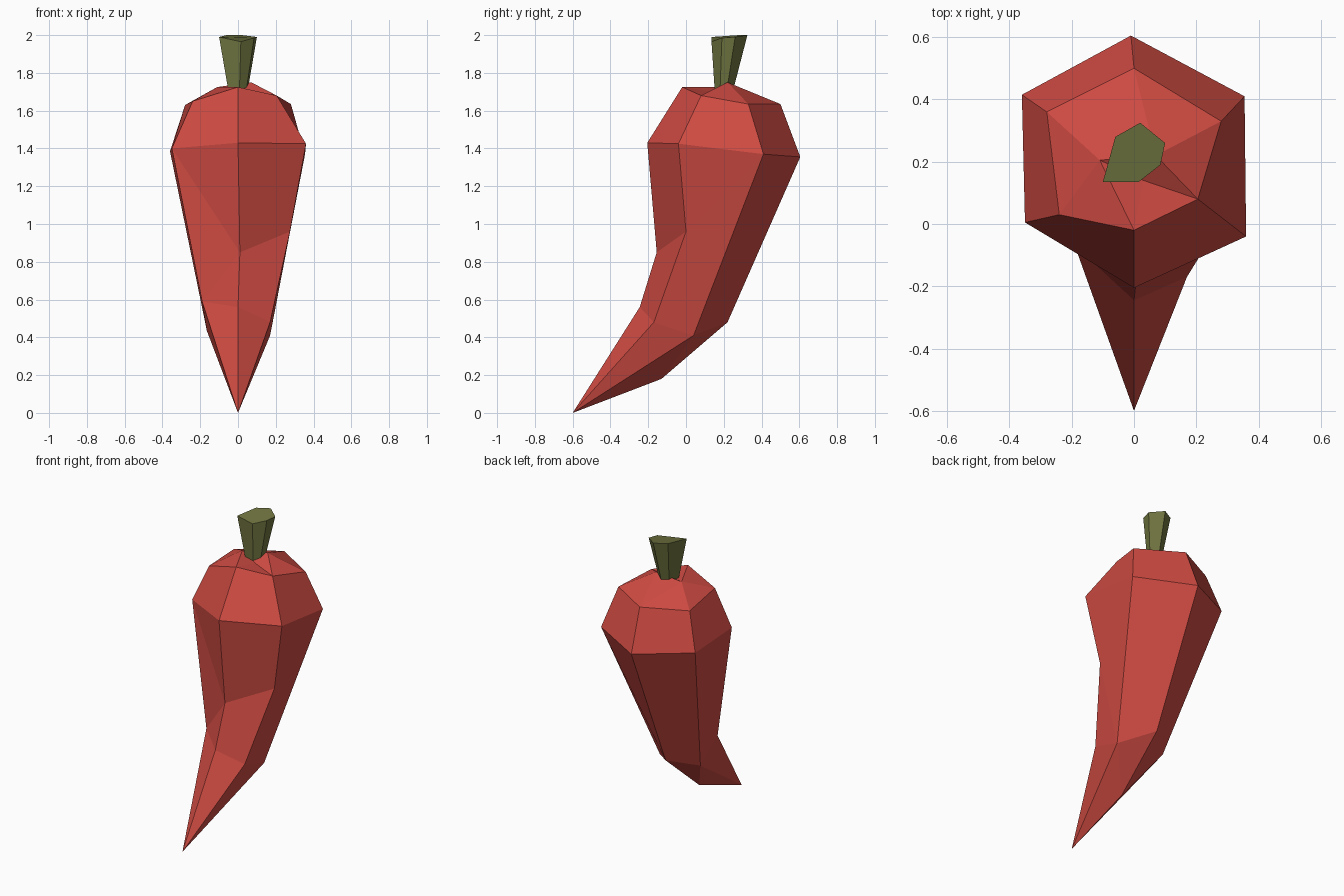
import bpy, bmesh


def material(name, rgb):
    m = bpy.data.materials.new(name)
    m.diffuse_color = (*rgb, 1)
    return m


def build(name, points, faces, mat):
    bm = bmesh.new()
    vs = [bm.verts.new(p) for p in points]
    for f in faces:
        bm.faces.new([vs[i] for i in f])
    bmesh.ops.recalc_face_normals(bm, faces=bm.faces[:])
    mesh = bpy.data.meshes.new(name)
    bm.to_mesh(mesh)
    bm.free()
    mesh.materials.append(mat)
    ob = bpy.data.objects.new(name, mesh)
    bpy.context.collection.objects.link(ob)
    return ob


red = material("pepper red", (0.62, 0.070, 0.055))
green = material("stem olive", (0.16, 0.175, 0.05))

# Pepper body: hexagonal rings ordered front, front right, back right, back, back left, front left
shoulder = [(0, -.02, 1.725), (.205, .08, 1.68), (.28, .33, 1.635),
            (0, .5, 1.635), (-.28, .36, 1.63), (-.24, .03, 1.65)]
wide = [(0, -.205, 1.43), (.36, -.04, 1.425), (.355, .41, 1.37),
        (-.01, .605, 1.355), (-.36, .415, 1.385), (-.35, .005, 1.40)]
low = [(0, -.245, .56), (.17, -.17, .48), (.17, .04, .41),
       (0, .22, .48), (-.165, .08, .435), (-.19, -.07, .59)]
bend = [(.01, -.155, .85), (.275, 0, .96)]            # 18, 19: inside of the curve
tail = [(-.01, -.13, .18), (0, -.6, 0)]               # 20, 21: heel and tip
crown = [(-.11, .205, 1.725), (.03, .14, 1.70), (.07, .22, 1.75)]  # 22, 23, 24

faces = [(i, (i + 1) % 6, (i + 1) % 6 + 6, i + 6) for i in range(6)]
faces += [(i, i + 1, i + 7, i + 6) for i in (8, 9, 10)]        # back sides
faces += [(6, 7, 19, 18), (18, 19, 13, 12)]                    # front right
faces += [(7, 8, 19), (19, 8, 14), (19, 14, 13)]               # right
faces += [(6, 18, 11), (18, 17, 11), (18, 12, 17)]             # front left
faces += [(12, 13, 21), (13, 14, 21), (14, 15, 20), (14, 20, 21),
          (15, 16, 20), (16, 17, 21), (16, 21, 20), (17, 12, 21)]  # tip
faces += [(0, 1, 23), (1, 24, 23), (1, 2, 24), (2, 3, 24), (3, 22, 24),
          (3, 4, 22), (4, 5, 22), (5, 0, 22), (0, 23, 22), (22, 23, 24)]  # top
build("pepper_body", shoulder + wide + low + bend + tail + crown, faces, red)

# Stem: flared six-sided stalk with a slightly tilted cut end
rim = [(-.06, .28, 2.0), (.02, .325, 2.0), (.10, .26, 1.99),
       (.085, .19, 1.985), (.015, .135, 1.965), (-.10, .135, 1.99)]
foot = [(.5 * x, .5 * y + .085, 1.70) for x, y, z in rim]
sides = [(i, (i + 1) % 6, (i + 1) % 6 + 6, i + 6) for i in range(6)]
build("stem", rim + foot, sides + [tuple(range(6)), tuple(range(6, 12))], green)
